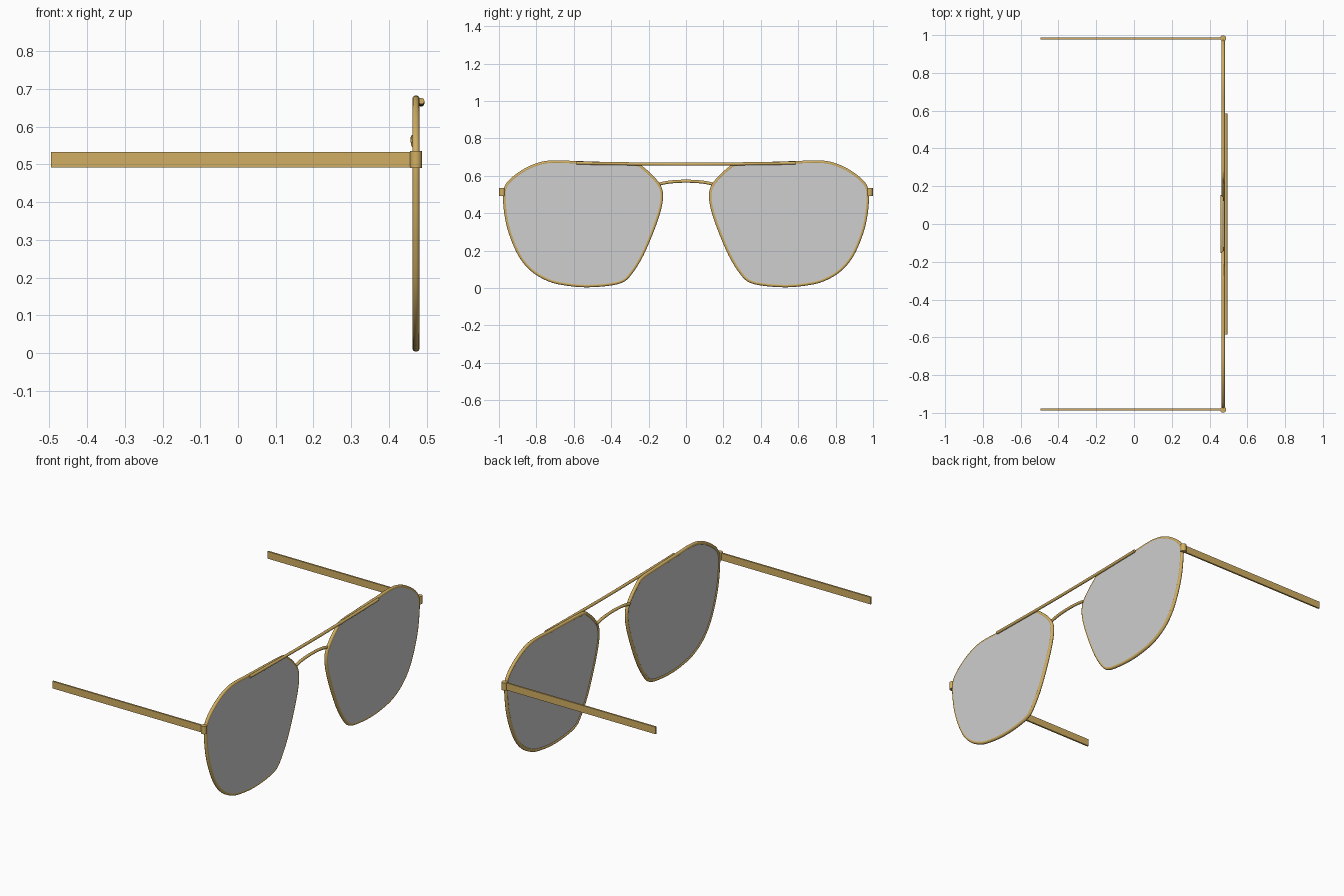
import bpy, bmesh, math
from mathutils import Vector

if "Cube" in bpy.data.objects:
    bpy.data.objects.remove(bpy.data.objects["Cube"])


def material(name, rgb):
    m = bpy.data.materials.new(name)
    m.diffuse_color = (*rgb, 1)
    m.use_nodes = True
    m.node_tree.nodes["Principled BSDF"].inputs["Base Color"].default_value = m.diffuse_color
    return m


gold = material("gold_metal", (0.64, 0.43, 0.125))
grey = material("grey_lens", (0.62, 0.62, 0.62))


def add(name, mesh, mat):
    ob = bpy.data.objects.new(name, mesh)
    bpy.context.collection.objects.link(ob)
    mesh.materials.clear()
    mesh.materials.append(mat)
    bpy.ops.object.select_all(action='DESELECT')
    ob.select_set(True)
    bpy.context.view_layer.objects.active = ob
    bpy.ops.object.shade_smooth_by_angle(angle=math.radians(40))
    return ob


def smooth_path(pts, closed, steps=6):
    """Catmull-Rom spline through the given points."""
    n, out = len(pts), []
    get = (lambda i: pts[i % n]) if closed else (lambda i: pts[max(0, min(n - 1, i))])
    for i in range(n if closed else n - 1):
        a, b, c, d = (Vector(get(i + k)) for k in (-1, 0, 1, 2))
        for s in range(steps):
            t = s / steps
            out.append(0.5 * (2 * b + (c - a) * t + (2 * a - 5 * b + 4 * c - d) * t * t
                              + (3 * b - a - 3 * c + d) * t ** 3))
    if not closed:
        out.append(Vector(pts[-1]))
    return out


def wire(name, pts, radius, closed=False):
    cu = bpy.data.curves.new(name, 'CURVE')
    cu.dimensions = '3D'
    cu.bevel_depth = radius
    cu.bevel_resolution = 3
    cu.use_fill_caps = True
    sp = cu.splines.new('POLY')
    sp.points.add(len(pts) - 1)
    for p, co in zip(sp.points, pts):
        p.co = (*co, 1)
    sp.use_cyclic_u = closed
    tmp = bpy.data.objects.new(name + "_path", cu)
    bpy.context.collection.objects.link(tmp)
    dg = bpy.context.evaluated_depsgraph_get()
    me = bpy.data.meshes.new_from_object(tmp.evaluated_get(dg))
    bpy.data.objects.remove(tmp)
    return add(name, me, gold)


def prism(name, base, direction, mat):
    bm = bmesh.new()
    f = bm.faces.new([bm.verts.new(p) for p in base])
    r = bmesh.ops.extrude_face_region(bm, geom=[f])
    bmesh.ops.translate(bm, vec=direction,
                        verts=[v for v in r["geom"] if isinstance(v, bmesh.types.BMVert)])
    bmesh.ops.recalc_face_normals(bm, faces=bm.faces)
    me = bpy.data.meshes.new(name)
    bm.to_mesh(me)
    bm.free()
    return add(name, me, mat)


# Lens outline (y, z), aviator shape
outline = [(0.27, 0.657), (0.42, 0.664), (0.58, 0.669), (0.73, 0.672), (0.83, 0.645),
           (0.92, 0.588), (0.965, 0.53), (0.967, 0.44), (0.945, 0.315), (0.89, 0.18),
           (0.82, 0.095), (0.73, 0.043), (0.64, 0.022), (0.54, 0.013), (0.43, 0.019),
           (0.345, 0.037), (0.297, 0.08), (0.235, 0.18), (0.17, 0.335), (0.136, 0.45),
           (0.136, 0.525), (0.17, 0.58), (0.225, 0.632)]
X = 0.472

for side, s in (("right", 1), ("left", -1)):
    path = smooth_path([(X, s * y, z) for y, z in outline], True)
    # Rim and lens
    wire(side + "_rim", path, 0.0098, True)
    prism(side + "_lens", [(X - 0.006, p.y, p.z) for p in path], (0.0145, 0, 0), grey)
    # Hinge barrel
    prism(side + "_hinge", [(X + 0.016 * math.cos(a), s * 0.983 + 0.016 * math.sin(a), 0.491)
                            for a in (i * math.tau / 24 for i in range(24))],
          (0, 0, 0.044), gold)
    # Temple arm
    prism(side + "_temple", [(-0.496, s * 0.982 + d, z) for d, z in
                             ((-0.005, 0.492), (0.005, 0.492), (0.005, 0.533), (-0.005, 0.533))],
          (0.966, 0, 0), gold)

# Brow bar across the top
wire("brow_bar", smooth_path([(0.486, -0.585, 0.668), (0.486, -0.3, 0.664), (0.486, 0, 0.662),
                              (0.486, 0.3, 0.664), (0.486, 0.585, 0.668)], False), 0.0085)

# Arched nose bridge
wire("nose_bridge", smooth_path([(0.467, -0.152, 0.553), (0.466, -0.09, 0.566), (0.466, 0, 0.571),
                                 (0.466, 0.09, 0.566), (0.467, 0.152, 0.553)], False), 0.0085)
